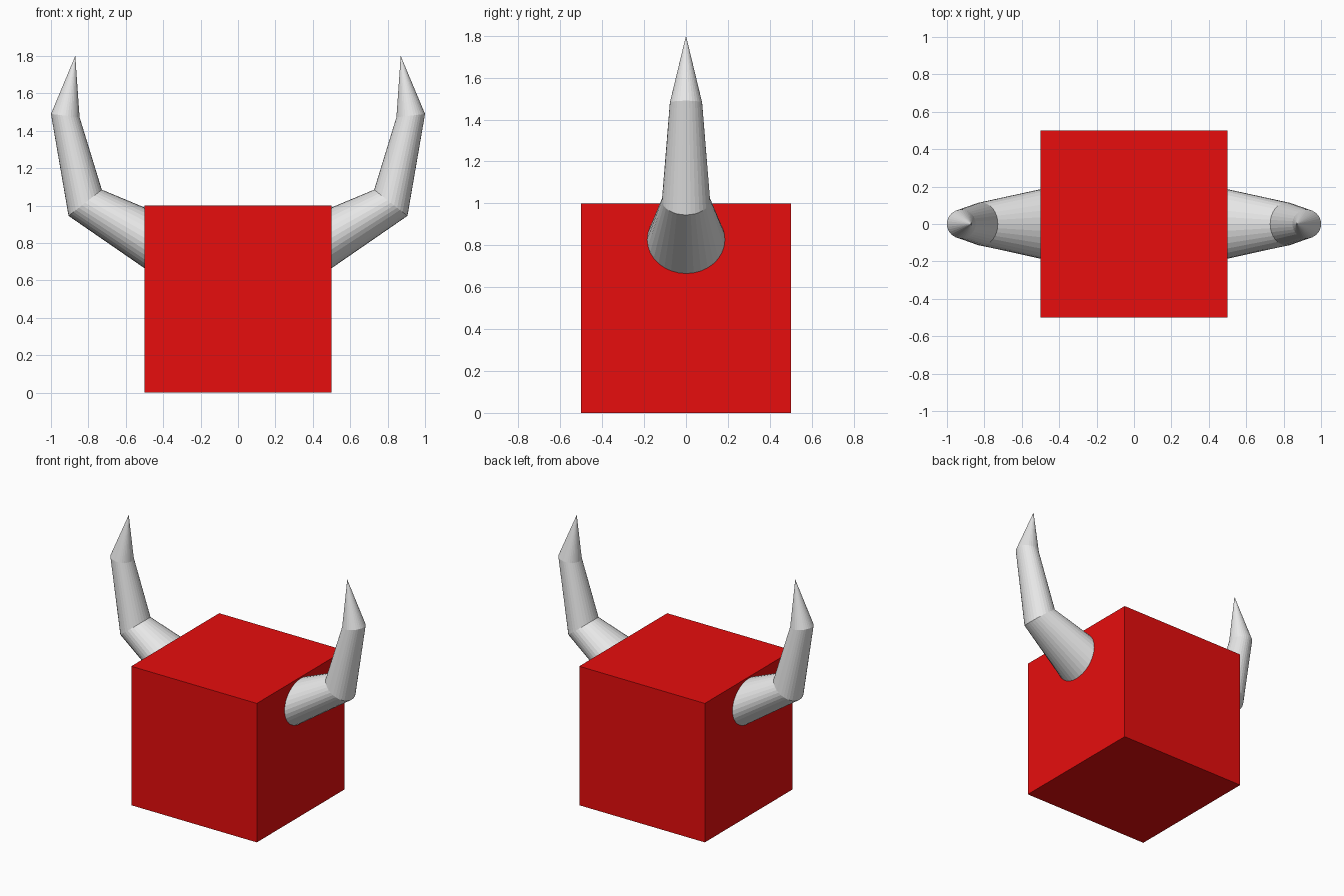
import bpy, bmesh, math
from mathutils import Vector

if "Cube" in bpy.data.objects:
    bpy.data.objects.remove(bpy.data.objects["Cube"], do_unlink=True)


def material(name, color):
    m = bpy.data.materials.new(name)
    m.use_nodes = True
    m.diffuse_color = color
    m.node_tree.nodes["Principled BSDF"].inputs["Base Color"].default_value = color
    return m


def add_object(name, bm, mat):
    bmesh.ops.recalc_face_normals(bm, faces=bm.faces)
    mesh = bpy.data.meshes.new(name)
    bm.to_mesh(mesh)
    bm.free()
    mesh.materials.append(mat)
    obj = bpy.data.objects.new(name, mesh)
    bpy.context.collection.objects.link(obj)
    return obj


red = material("red", (0.8, 0.004, 0.004, 1))
grey = material("light grey", (0.8, 0.8, 0.8, 1))

# Body block
bm = bmesh.new()
bmesh.ops.create_cube(bm, size=1)
bmesh.ops.translate(bm, verts=bm.verts, vec=(0, 0, 0.5))
add_object("body", bm, red)

# Horn rings: inner edge, outer edge (x, z) and half width in y
SIDES = 32
RINGS = [((0.45, 0.969), (0.42, 0.61), 0.2),
         ((0.728, 1.085), (0.906, 0.945), 0.115),
         ((0.847, 1.472), (1.0, 1.49), 0.077)]
TIP = (0.87, 1.8)


def horn(name, side):
    bm = bmesh.new()
    loops = []
    for inner, outer, width in RINGS:
        a, b = (Vector((side * x, 0, z)) for x, z in (inner, outer))
        mid, half = (a + b) / 2, (a - b) / 2
        angles = [math.tau * i / SIDES for i in range(SIDES)]
        loops.append([bm.verts.new(mid + half * math.cos(t)
                                   + Vector((0, width * math.sin(t), 0)))
                      for t in angles])
    tip = bm.verts.new((side * TIP[0], 0, TIP[1]))
    bm.faces.new(loops[0])
    for i in range(SIDES):
        j = (i + 1) % SIDES
        for low, high in zip(loops, loops[1:]):
            bm.faces.new((low[i], low[j], high[j], high[i]))
        bm.faces.new((loops[-1][i], loops[-1][j], tip))
    add_object(name, bm, grey)


horn("left_horn", 1)
horn("right_horn", -1)
